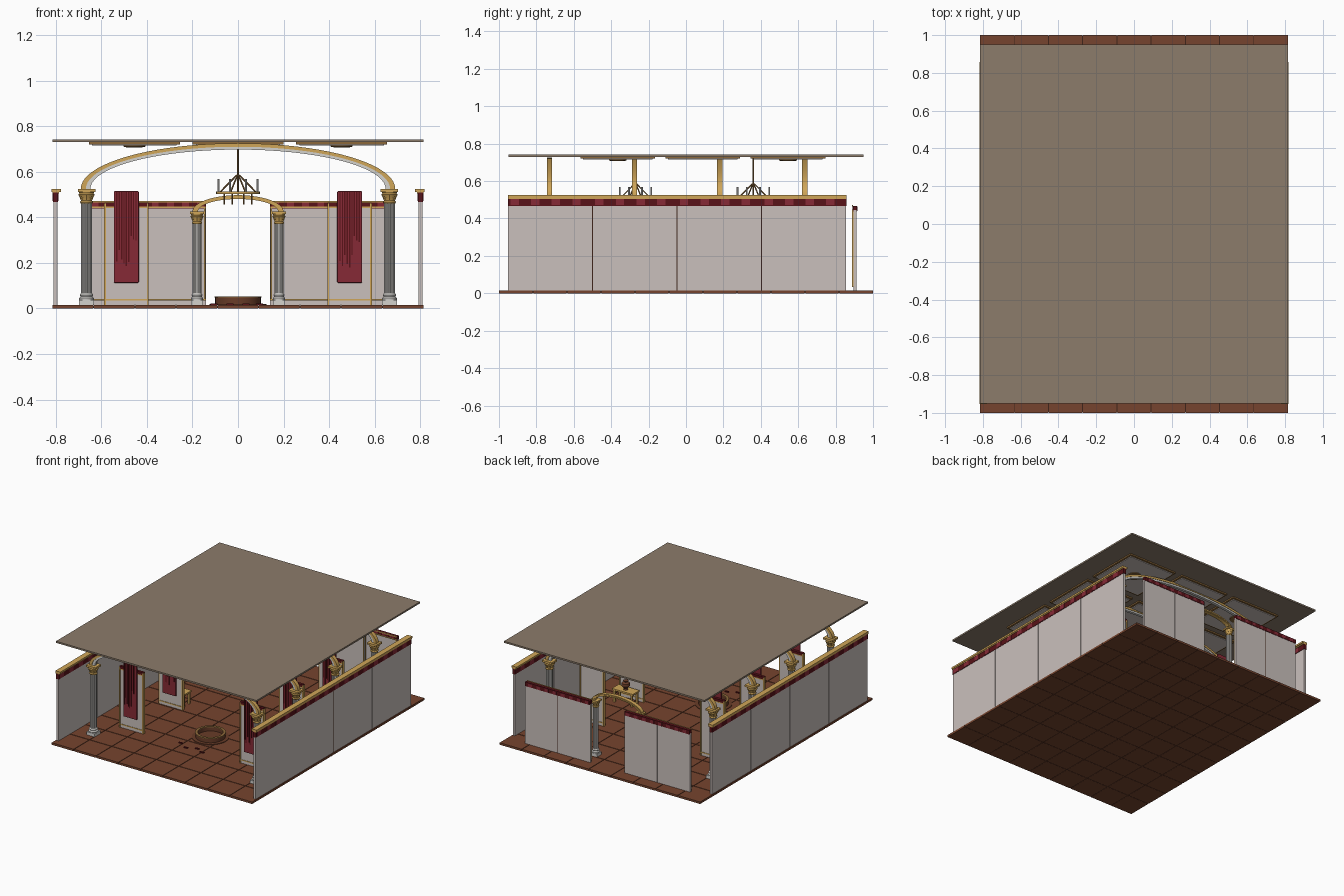
import bpy, bmesh, math, random
from math import sin, cos, pi
from mathutils import Vector, Matrix

random.seed(4)
if "Cube" in bpy.data.objects:
    bpy.data.objects.remove(bpy.data.objects["Cube"])


def material(name, srgb):
    col = [((c / 255 + 0.055) / 1.055) ** 2.4 for c in srgb] + [1]
    m = bpy.data.materials.new(name)
    m.use_nodes = True
    m.diffuse_color = col
    m.node_tree.nodes["Principled BSDF"].inputs["Base Color"].default_value = col
    return m


TILE = material("brown floor tile", (118, 68, 46))
GROUT = material("dark grout", (62, 36, 25))
ROOF = material("taupe roof", (140, 124, 107))
WALL = material("pale wall", (202, 192, 188))
STONE = material("white stone", (212, 210, 206))
GOLD = material("gold", (208, 166, 88))
RED = material("red cloth", (134, 42, 54))
DARKRED = material("dark red cloth", (88, 18, 24))
BRONZE = material("bronze", (140, 104, 58))
WOOD = material("dark wood", (104, 60, 40))


def finish(name, bm, mat, smooth=False):
    bmesh.ops.recalc_face_normals(bm, faces=bm.faces)
    me = bpy.data.meshes.new(name)
    bm.to_mesh(me)
    bm.free()
    me.materials.append(mat)
    if smooth:
        me.polygons.foreach_set("use_smooth", [True] * len(me.polygons))
        me.set_sharp_from_angle(angle=math.radians(35))
    ob = bpy.data.objects.new(name, me)
    bpy.context.scene.collection.objects.link(ob)
    return ob


def boxes(name, mat, items):
    """Each item is (x0, x1, y0, y1, z0, z1)."""
    bm = bmesh.new()
    for x0, x1, y0, y1, z0, z1 in items:
        mid = Vector((x0 + x1, y0 + y1, z0 + z1)) / 2
        size = Matrix.Diagonal((abs(x1 - x0), abs(y1 - y0), z1 - z0, 1))
        bmesh.ops.create_cube(bm, size=1, matrix=Matrix.Translation(mid) @ size)
    return finish(name, bm, mat)


def lathe(name, mat, x, y, profile, n=20):
    bm = bmesh.new()
    rings = [[bm.verts.new((x + r * cos(2 * pi * i / n), y + r * sin(2 * pi * i / n), z))
              for i in range(n)] for r, z in profile]
    for a, b in zip(rings, rings[1:]):
        for i in range(n):
            j = (i + 1) % n
            bm.faces.new((a[i], a[j], b[j], b[i]))
    if profile[0] != profile[-1]:
        bm.faces.new(rings[0])
        bm.faces.new(rings[-1])
    else:
        bmesh.ops.remove_doubles(bm, verts=bm.verts, dist=1e-6)
    return finish(name, bm, mat, True)


def rods(name, mat, pairs, r, n=8):
    bm = bmesh.new()
    for a, b in pairs:
        a, b = Vector(a), Vector(b)
        d = b - a
        m = Matrix.Translation((a + b) / 2) @ d.to_track_quat("Z", "Y").to_matrix().to_4x4()
        bmesh.ops.create_cone(bm, cap_ends=True, segments=n, radius1=r, radius2=r,
                              depth=d.length, matrix=m)
    return finish(name, bm, mat, True)


def arch(name, mat, y, z0, rx, rz, thick, depth, n=40):
    bm = bmesh.new()
    rows = []
    for i in range(n + 1):
        a = pi * i / n
        rows.append([bm.verts.new(((rx - t) * cos(a), y + d, z0 + (rz - t * 0.7) * sin(a)))
                     for t, d in ((0, -depth), (0, depth), (thick, depth), (thick, -depth))])
    for p, q in zip(rows, rows[1:]):
        for k in range(4):
            m = (k + 1) % 4
            bm.faces.new((p[k], p[m], q[m], q[k]))
    bm.faces.new(rows[0])
    bm.faces.new(rows[-1])
    return finish(name, bm, mat, True)


def column(name, x, y, r, top, cap):
    """Clustered shaft on a stepped base with a flared capital."""
    z = 0.015
    boxes(name + "_plinth", STONE, [(x - 1.4 * r, x + 1.4 * r, y - 1.4 * r, y + 1.4 * r, z, z + 0.022)])
    lathe(name + "_base", STONE, x, y, [(1.35 * r, z + 0.02), (1.4 * r, z + 0.03),
                                        (1.1 * r, z + 0.037), (1.25 * r, z + 0.044), (r, z + 0.052)])
    lathe(name + "_core", STONE, x, y, [(0.78 * r, z + 0.05), (0.78 * r, top - cap + 0.005)])
    ring = [(x + 0.76 * r * cos(k * pi / 4), y + 0.76 * r * sin(k * pi / 4)) for k in range(8)]
    rods(name + "_flutes", STONE, [((u, v, z + 0.05), (u, v, top - cap)) for u, v in ring], 0.25 * r)
    b = top - cap
    lathe(name + "_capital", GOLD, x, y, [(1.05 * r, b), (1.2 * r, b + 0.1 * cap), (r, b + 0.2 * cap),
                                          (1.15 * r, b + 0.4 * cap), (1.5 * r, b + 0.62 * cap),
                                          (1.3 * r, b + 0.7 * cap), (1.4 * r, b + 0.8 * cap)])
    rods(name + "_leaves", GOLD, [((u, v, b + 0.2 * cap), (x + 1.7 * (u - x), y + 1.7 * (v - y), b + 0.65 * cap))
                                  for u, v in ring], 0.22 * r)
    boxes(name + "_abacus", GOLD, [(x - 1.6 * r, x + 1.6 * r, y - 1.4 * r, y + 1.4 * r, b + 0.8 * cap, top)])


# Floor and roof
NX, NY, GAP, HW = 9, 11, 0.0025, 0.815
tx, ty = 2 * HW / NX, 2 / NY
boxes("floor_tiles", TILE, [(-HW + i * tx + GAP * (i > 0), -HW + (i + 1) * tx - GAP * (i < NX - 1),
                             -1 + j * ty + GAP * (j > 0), -1 + (j + 1) * ty - GAP * (j < NY - 1), 0, 0.015)
                            for i in range(NX) for j in range(NY)])
boxes("floor_grout", GROUT, [(-HW + 0.002, HW - 0.002, -0.998, 0.998, 0.001, 0.012)])
boxes("roof", ROOF, [(-HW, HW, -0.95, 0.95, 0.73, 0.742)])

# Ceiling panels with a rosette in the corner bays
PITCH = 0.455
bays = [(i * PITCH, 0.09 + j * PITCH) for i in (-1, 0, 1) for j in (-1, 0, 1)]
boxes("ceiling_panel_frames", BRONZE, [(x - 0.2, x + 0.2, y - 0.2, y + 0.2, 0.72, 0.73) for x, y in bays])
boxes("ceiling_panels", WALL, [(x - 0.185, x + 0.185, y - 0.185, y + 0.185, 0.715, 0.722) for x, y in bays])
for x, y in bays:
    if x and abs(y - 0.09) > 0.1:
        lathe("ceiling_rosette", BRONZE, x, y, [(0.03, 0.706), (0.048, 0.71), (0.048, 0.717)])

# Side walls: four panels, a gathered cloth band and a cornice
for s, side in ((1, "left"), (-1, "right")):
    ys = [-0.953 + k * 0.4525 for k in range(4)]
    boxes(side + "_wall_panels", WALL, [(s * 0.793, s * 0.81, y + 0.002, y + 0.45, 0.015, 0.475) for y in ys])
    boxes(side + "_wall_joints", GROUT, [(s * 0.796, s * 0.807, -0.95, 0.85, 0.015, 0.47)])
    boxes(side + "_wall_band", DARKRED, [(s * 0.79, s * 0.812, -0.953, 0.857, 0.468, 0.508)])
    boxes(side + "_wall_swags", RED, [(s * 0.789, s * 0.814, y + k * 0.11 + 0.015, y + k * 0.11 + 0.06, 0.471, 0.505)
                                      for y in ys for k in range(4)])
    boxes(side + "_wall_cornice", GOLD, [(s * 0.785, s * 0.815, -0.953, 0.857, 0.505, 0.514),
                                         (s * 0.778, s * 0.818, -0.953, 0.857, 0.512, 0.525)])

# Back wall: two panels either side of the doorway, framed on the inside
for s, side in ((1, "left"), (-1, "right")):
    spans = [(0.14, 0.403), (0.407, 0.67)]
    boxes(side + "_back_panels", WALL, [(s * a, s * b, 0.895, 0.912, 0.015, 0.445) for a, b in spans])
    boxes(side + "_back_joint", GROUT, [(s * 0.4, s * 0.41, 0.898, 0.909, 0.015, 0.44)])
    boxes(side + "_back_band", DARKRED, [(s * 0.14, s * 0.67, 0.892, 0.914, 0.438, 0.468)])
    boxes(side + "_back_swags", RED, [(s * (0.15 + k * 0.066), s * (0.18 + k * 0.066), 0.89, 0.916, 0.44, 0.464)
                                      for k in range(8)])
    boxes(side + "_back_trim", GOLD, [(s * 0.14, s * 0.67, 0.887, 0.892, z, z + 0.007) for z in (0.035, 0.441, 0.464)]
          + [(s * x, s * (x + 0.006), 0.888, 0.896, 0.035, 0.445) for a, b in spans for x in (a + 0.003, b - 0.009)])

# Nave columns and great arches
for y in (-0.73, -0.275, 0.18, 0.635):
    for s in (1, -1):
        column("nave_column", s * 0.665, y, 0.024, 0.525, 0.065)
    arch("great_arch_gold", GOLD, y, 0.525, 0.69, 0.2, 0.022, 0.014)
    arch("great_arch_stone", STONE, y, 0.525, 0.672, 0.189, 0.024, 0.01)

# Doorway arch
for s in (1, -1):
    column("door_column", s * 0.18, 0.79, 0.019, 0.425, 0.055)
arch("door_arch", GOLD, 0.79, 0.425, 0.2, 0.072, 0.024, 0.014)
arch("door_arch_moulding", GOLD, 0.79, 0.425, 0.194, 0.066, 0.01, 0.018)

# Banner screens
for y in (-0.53, -0.075, 0.385):
    for s in (1, -1):
        x = s * 0.49
        boxes("banner_screen", WALL, [(x - 0.095, x + 0.095, y - 0.008, y + 0.008, 0.015, 0.445)])
        boxes("screen_band", DARKRED, [(x - 0.097, x + 0.097, y - 0.01, y + 0.01, 0.442, 0.465)])
        boxes("screen_frame", GOLD, [(x + e - 0.004, x + e + 0.004, y - 0.011, y + 0.011, 0.015, 0.46) for e in (-0.094, 0.094)]
              + [(x - 0.095, x + 0.095, y - 0.011, y + 0.011, z, z + 0.007) for z in (0.035, 0.44)])
        cloth = boxes("banner", RED, [(x - 0.055, x + 0.055, y - 0.028, y - 0.014, 0.112, 0.515)])
        bev = cloth.modifiers.new("round", "BEVEL")
        bev.width, bev.segments = 0.005, 2
        boxes("banner_folds", DARKRED, [(x + k * 0.0105 - 0.003, x + k * 0.0105 + 0.003, y - 0.031, y - 0.026,
                                         random.uniform(0.17, 0.33), 0.51) for k in range(-4, 5)])

# Side tables with an urn
for s in (1, -1):
    x, y = s * 0.49, 0.0
    boxes("side_table", GOLD, [(x - 0.085, x + 0.085, y - 0.04, y + 0.04, 0.1, 0.112)]
          + [(x + a - 0.007, x + a + 0.007, y + b - 0.007, y + b + 0.007, 0.015, 0.1)
             for a in (-0.07, 0.07) for b in (-0.03, 0.03)])
    lathe("urn", WOOD, x, y, [(0.016, 0.112), (0.012, 0.12), (0.03, 0.142), (0.027, 0.16), (0.014, 0.17), (0.018, 0.178)])

# Chandeliers
for y in (-0.27, 0.36):
    def polar(r, k, z, n=8):
        return (r * cos(2 * pi * (k + 0.5) / n), y + r * sin(2 * pi * (k + 0.5) / n), z)
    K = range(8)
    rods("chandelier_rod", BRONZE, [((0, y, 0.5), (0, y, 0.73))], 0.004)
    rods("chandelier_stays", BRONZE, [(polar(0.006, k, 0.585), polar(0.088, k, 0.508)) for k in K], 0.0035, 6)
    rods("chandelier_spokes", BRONZE, [((0, y, 0.508), polar(0.088, k, 0.508)) for k in K], 0.0035, 6)
    rods("chandelier_drops", BRONZE, [(polar(0.066, k, 0.455), polar(0.066, k, 0.505)) for k in K], 0.0035, 6)
    rods("chandelier_candles", STONE, [(polar(0.092, k, 0.51), polar(0.092, k, 0.568)) for k in K], 0.0045)
    lathe("chandelier_ring", GOLD, 0, y, [(0.084, 0.502), (0.096, 0.502), (0.096, 0.514), (0.084, 0.514), (0.084, 0.502)], 32)

# Round basin and loose pieces in front of it
lathe("basin_step", WOOD, 0, -0.32, [(0.125, 0.015), (0.125, 0.019)], 36)
lathe("basin_wall", WOOD, 0, -0.32, [(0.086, 0.017), (0.1, 0.017), (0.1, 0.05), (0.086, 0.05), (0.086, 0.017)], 36)
lathe("basin_rim", BRONZE, 0, -0.32, [(0.084, 0.047), (0.103, 0.047), (0.103, 0.053), (0.084, 0.053), (0.084, 0.047)], 36)
boxes("loose_pieces", DARKRED, [(x, x + 0.03, y, y + 0.012, 0.015, 0.021) for x, y in
                                ((-0.12, -0.52), (-0.05, -0.56), (0.02, -0.53), (0.08, -0.56))])
